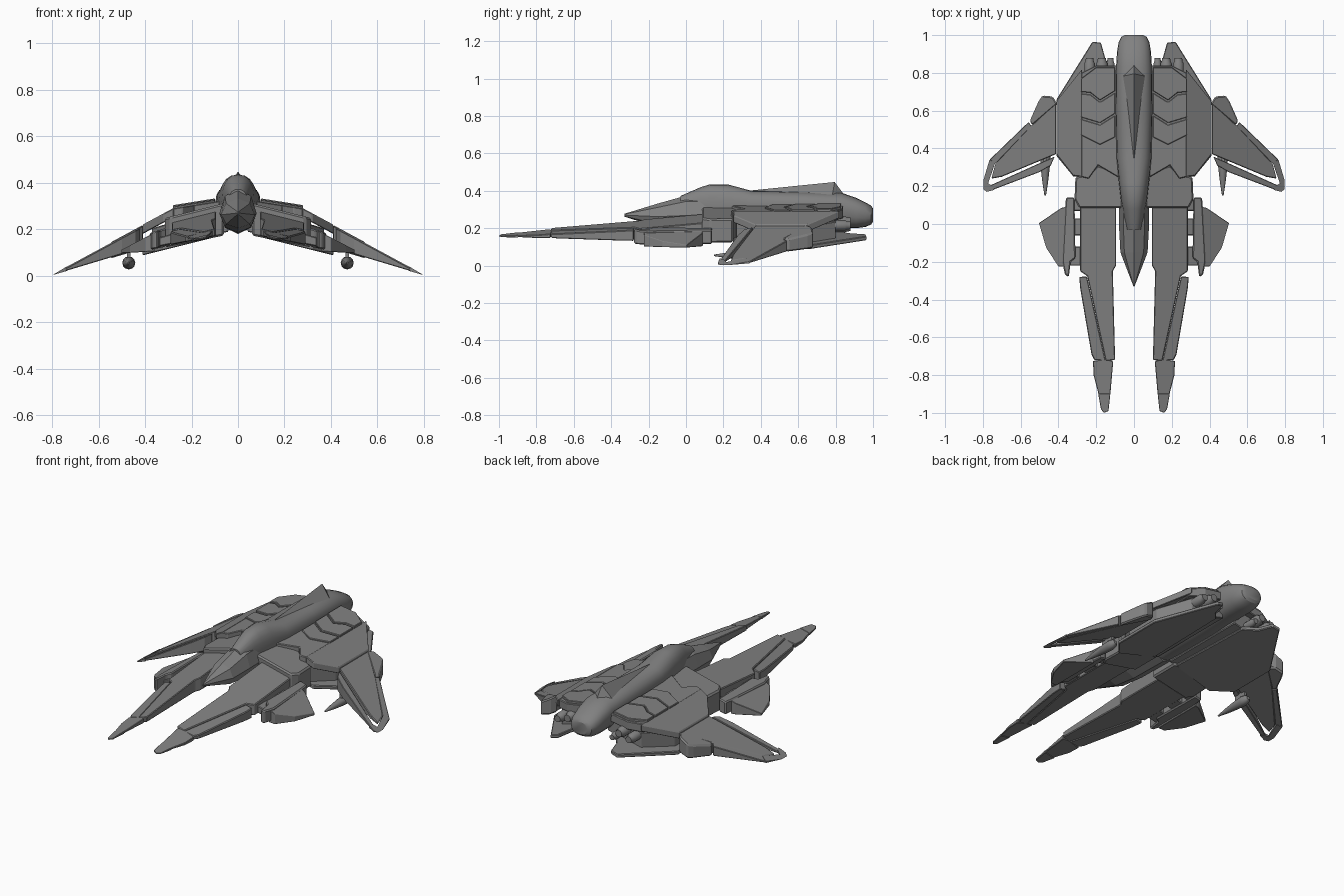
import bpy, bmesh, math

if "Cube" in bpy.data.objects:
    bpy.data.objects.remove(bpy.data.objects["Cube"])

hull_grey = bpy.data.materials.new("hull_grey")
hull_grey.diffuse_color = (.22, .22, .22, 1)
hull_grey.use_nodes = True
hull_grey.node_tree.nodes["Principled BSDF"].inputs["Base Color"].default_value = hull_grey.diffuse_color


def finish(name, bm, bevel=0.0, mirror=True, smooth=False):
    bmesh.ops.recalc_face_normals(bm, faces=bm.faces)
    me = bpy.data.meshes.new(name)
    bm.to_mesh(me)
    bm.free()
    me.materials.append(hull_grey)
    ob = bpy.data.objects.new(name, me)
    bpy.context.collection.objects.link(ob)
    if bevel:
        b = ob.modifiers.new("bevel", 'BEVEL')
        b.width, b.segments = bevel, 1
    if mirror:
        m = ob.modifiers.new("mirror", 'MIRROR')
        m.use_mirror_merge = False
    if smooth:
        bpy.ops.object.select_all(action='DESELECT')
        ob.select_set(True)
        bpy.context.view_layer.objects.active = ob
        bpy.ops.object.shade_smooth_by_angle(angle=math.radians(32))
    return ob


def plane(z0, sx, x0=0.0, sy=0.0, y0=0.0):
    """Sloped surface height as a function of x and y."""
    return lambda x, y: z0 + sx * (x - x0) + sy * (y - y0)


def shift(f, d):
    return lambda x, y: f(x, y) + d


def slab(name, outline, top, bot, bevel=0.004):
    """Plate with a plan outline between two sloped planes, mirrored in x."""
    bm = bmesh.new()
    up = [bm.verts.new((x, y, top(x, y))) for x, y in outline]
    lo = [bm.verts.new((x, y, bot(x, y))) for x, y in outline]
    bm.faces.new(up)
    bm.faces.new(lo[::-1])
    n = len(up)
    for i in range(n):
        j = (i + 1) % n
        bm.faces.new((up[i], lo[i], lo[j], up[j]))
    return finish(name, bm, bevel)


def loft(name, sections, n, cx=0.0, power=1.0, mirror=False, smooth=True):
    """Skin along y. Section: y, half width, bottom z, middle z, top z."""
    bm = bmesh.new()
    rings = []
    for y, w, zb, zm, zt in sections:
        ring = []
        for i in range(n):
            a = 2 * math.pi * i / n
            s, c = math.sin(a), math.cos(a)
            px = math.copysign(abs(s) ** power, s) * w
            pz = math.copysign(abs(c) ** power, c) * (zt - zm if c > 0 else zm - zb)
            ring.append(bm.verts.new((cx + px, y, zm + pz)))
        rings.append(ring)
    for a, b in zip(rings, rings[1:]):
        for i in range(n):
            j = (i + 1) % n
            bm.faces.new((a[i], a[j], b[j], b[i]))
    bm.faces.new(rings[0])
    bm.faces.new(rings[-1])
    return finish(name, bm, 0, mirror, smooth)


def tube(name, x, z, stations, n=12):
    """Round pod along y from (y, radius) stations, mirrored."""
    return loft(name, [(y, r, z - r, z, z + r) for y, r in stations], n, x, 1, True)


# Central fuselage with canopy hump and rounded tail
loft("fuselage", [(-.03, .042, .23, .31, .372), (.08, .06, .20, .32, .42),
                  (.13, .07, .19, .32, .435), (.22, .08, .19, .32, .435),
                  (.35, .092, .19, .32, .40), (.60, .097, .19, .32, .395),
                  (.83, .095, .20, .31, .39), (.91, .09, .20, .29, .362),
                  (.96, .082, .207, .28, .338), (.99, .068, .22, .272, .32),
                  (1.0, .05, .235, .268, .305)], 20, power=.85)
# Faceted pointed nose under the canopy
loft("nose", [(-.33, .003, .262, .270, .277), (-.15, .072, .205, .262, .332),
              (.0, .08, .185, .268, .374), (.25, .08, .18, .27, .38)], 8, smooth=False)
# Dorsal ridge rising to the rear
bm = bmesh.new()
p = [bm.verts.new(v) for v in ((0, .33, .40), (-.07, .78, .365), (.07, .78, .365),
                               (0, .795, .447), (0, .84, .387))]
for f in ((0, 1, 3), (0, 3, 2), (1, 4, 3), (2, 3, 4), (0, 2, 4, 1)):
    bm.faces.new([p[i] for i in f])
finish("dorsal_ridge", bm, mirror=False)

# Body shell: gently sloped inner part, steeper outer part
inner = plane(.32, -.16, .09)
outer = plane(.29, -.54, .28)
belly = plane(.19, -.25)
slab("inner_shell", [(.04, .84), (.20, .84), (.28, .80), (.28, .25), (.24, .24),
                     (.19, .31), (.07, .24), (.04, .24)], inner, shift(inner, -.05))
slab("outer_shell", [(.275, .82), (.41, .65), (.41, .37), (.32, .255), (.275, .25)],
     outer, shift(outer, -.04))
slab("body_core", [(.04, .80), (.26, .80), (.37, .63), (.37, .40), (.29, .27), (.04, .25)],
     plane(.30, -.3, .05), shift(belly, .01))
slab("belly_plate", [(.075, .26), (.09, .80), (.15, .87), (.175, .96), (.22, .965),
                     (.41, .66), (.41, .36), (.32, .25)], shift(belly, .022), belly)

# Raised chevron panels on the shell, split by narrow seams
up, dn = shift(inner, .014), shift(inner, -.01)
slab("rear_panel", [(.10, .83), (.20, .83), (.28, .77), (.28, .70), (.23, .695),
                    (.18, .655), (.10, .705)], up, dn, .003)
slab("middle_panel", [(.10, .695), (.18, .645), (.23, .685), (.28, .69), (.28, .565),
                      (.18, .535), (.10, .585)], shift(up, -.003), dn, .003)
slab("front_panel", [(.10, .575), (.18, .525), (.28, .555), (.28, .47), (.18, .42),
                     (.10, .46)], shift(up, -.006), dn, .003)

# Rear nozzles between shell and belly plate
for i, (x, z, r) in enumerate(((.17, .235, .03), (.235, .215, .028), (.125, .20, .022))):
    tube(f"nozzle_{i}", x, z, [(.78, r), (.85, r), (.86, r * .8), (.88, r * .7)])

# Joint block between body and prongs
slab("joint_block", [(.06, .085), (.06, .27), (.19, .31), (.25, .26), (.31, .25), (.315, .13),
                     (.29, .085)], plane(.302, -.25, .1), plane(.165, -.2, .1), .008)

# Long forward prongs
ptop = plane(.235, -.25, .1, .09, -.35)
pbot = plane(.17, -.2, .1)
slab("prong_inner", [(.10, -.72), (.112, -.25), (.095, -.22), (.095, .09), (.285, .09),
                     (.285, -.25), (.248, -.275), (.15, -.725)], ptop, pbot)
slab("prong_outer", [(.150, -.725), (.249, -.278), (.29, -.28), (.285, -.34),
                     (.225, -.69), (.21, -.72)], shift(ptop, -.003), pbot)
slab("prong_tip", [(.11, -.727), (.15, -.715), (.217, -.725), (.214, -.80), (.188, -.90),
                   (.125, -.90)], shift(ptop, -.003), pbot, .003)
slab("prong_point", [(.125, -.897), (.19, -.897), (.175, -.98), (.16, -1.0), (.135, -.99)],
     shift(ptop, -.001), shift(pbot, -.003), .002)

# Side fins beside the prongs
slab("fin_rail", [(.315, .14), (.36, .14), (.365, .08), (.38, -.20), (.365, -.27),
                  (.345, -.28), (.335, -.20), (.31, -.18)],
     plane(.205, -.3, .31), plane(.125, -.2, .31), .006)
slab("side_fin", [(.36, .09), (.385, .085), (.503, .005), (.465, -.125), (.40, -.225), (.36, -.225)],
     plane(.185, -.52, .36), plane(.105, -.06, .36), .002)
for i, (y0, y1) in enumerate(((.07, .13), (-.22, -.12), (-.06, .03))):
    slab(f"fin_link_{i}", [(.26, y0), (.26, y1), (.34, y1), (.34, y0)],
         plane(.185, -.3, .27), plane(.14, -.2, .27))

# Swept outer wings drooping to the tips
wtop = plane(.215, -.54, .41)
wbot = plane(.12, -.30, .41)
slab("wing_main", [(.412, .645), (.54, .525), (.735, .315), (.755, .24), (.70, .25), (.412, .37)],
     wtop, wbot)
slab("wing_rear_pod", [(.405, .635), (.43, .675), (.485, .68), (.505, .65), (.552, .545),
                       (.537, .522)], shift(wtop, .003), shift(wbot, -.004), .008)
slab("wing_flap", [(.542, .518), (.558, .54), (.765, .34), (.733, .318)],
     shift(wtop, -.002), wbot, .003)
slab("wing_front_strip", [(.42, .357), (.50, .322), (.76, .205), (.755, .178), (.50, .275),
                          (.44, .31)], shift(wtop, -.004), wbot, .003)
slab("wing_tip", [(.735, .325), (.765, .34), (.798, .23), (.798, .185), (.78, .17),
                  (.74, .18), (.745, .20), (.772, .215)],
     plane(.044, -.60, .73), plane(.022, -.28, .73), .001)

# Tapered gun pods under the wings
tube("gun_pod", .47, .055, [(.15, .004), (.22, .015), (.30, .024), (.36, .028), (.39, .022),
                            (.405, .01)])
slab("gun_pylon", [(.462, .30), (.478, .30), (.478, .38), (.462, .38)],
     plane(.13, 0), plane(.06, 0), 0)
